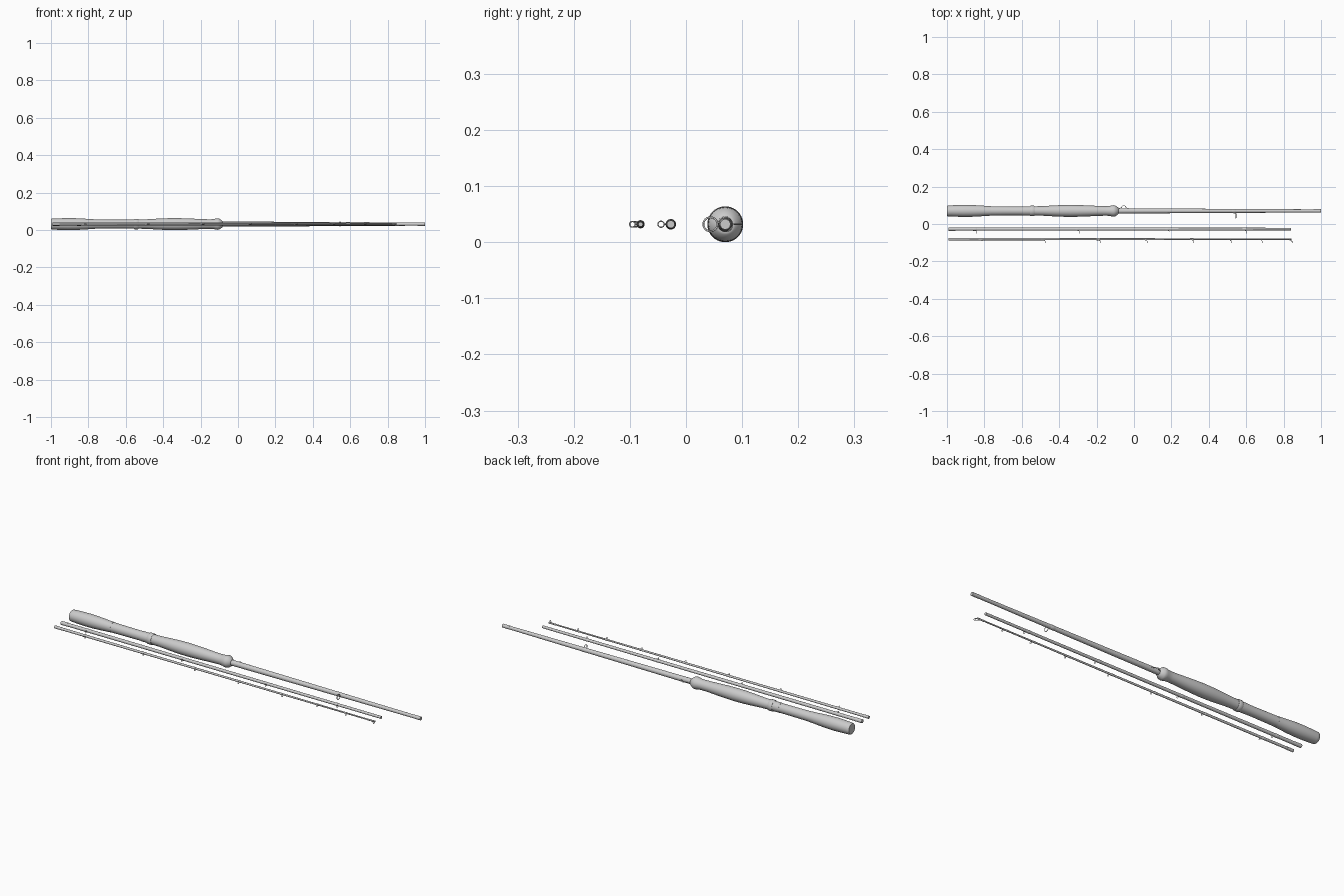
import bpy, bmesh, math
from mathutils import Vector

if "Cube" in bpy.data.objects:
    bpy.data.objects.remove(bpy.data.objects["Cube"])

Z = 0.032


def finish(name, bm, angle=35):
    bmesh.ops.recalc_face_normals(bm, faces=bm.faces)
    me = bpy.data.meshes.new(name)
    bm.to_mesh(me)
    bm.free()
    ob = bpy.data.objects.new(name, me)
    bpy.context.collection.objects.link(ob)
    bpy.context.view_layer.objects.active = ob
    ob.select_set(True)
    bpy.ops.object.shade_smooth_by_angle(angle=math.radians(angle))
    ob.select_set(False)
    return ob


def lathe(name, profile, y, n=32):
    """Closed solid of revolution around an x-parallel axis; profile = (x, radius)."""
    bm = bmesh.new()
    rings = []
    for x, r in profile:
        rings.append([bm.verts.new((x, y + r * math.cos(2 * math.pi * i / n),
                                    Z + r * math.sin(2 * math.pi * i / n))) for i in range(n)])
    for a, b in zip(rings, rings[1:]):
        for i in range(n):
            bm.faces.new((a[i], a[(i + 1) % n], b[(i + 1) % n], b[i]))
    bm.faces.new(rings[0])
    bm.faces.new(rings[-1])
    return finish(name, bm)


def wire(name, pts, r, cyclic=False):
    cu = bpy.data.curves.new(name, 'CURVE')
    cu.dimensions = '3D'
    cu.bevel_depth = r
    cu.bevel_resolution = 2
    cu.use_fill_caps = True
    sp = cu.splines.new('POLY')
    sp.points.add(len(pts) - 1)
    for p, c in zip(sp.points, pts):
        p.co = (*c, 1)
    sp.use_cyclic_u = cyclic
    ob = bpy.data.objects.new(name, cu)
    bpy.context.collection.objects.link(ob)
    return ob


def guide(name, x, y, rod_r, offset, ring_r, wire_r):
    """Line guide: ring facing along the rod, a post to the rod and a thread wrap."""
    cy = y - offset
    wire(name + "_ring", [(x, cy + ring_r * math.cos(a * math.pi / 12),
                           Z + ring_r * math.sin(a * math.pi / 12)) for a in range(24)], wire_r, True)
    wire(name + "_post", [(x - 0.012, y - rod_r, Z), (x - 0.005, y - rod_r - wire_r, Z),
                          (x, cy + ring_r, Z)], wire_r)
    w = rod_r + 0.0006
    lathe(name + "_wrap", [(x - 0.022, rod_r), (x - 0.02, w), (x - 0.002, w), (x, rod_r)], y, 20)


# Butt section: grips, reel seat and lower rod
BY = 0.07
lathe("rear_grip", [(-1, 0.026), (-0.997, 0.0285), (-0.985, 0.0295), (-0.95, 0.031), (-0.91, 0.032),
                    (-0.87, 0.0315), (-0.83, 0.0295), (-0.79, 0.0268), (-0.765, 0.0255)], BY, 40)
lathe("reel_seat", [(-0.765, 0.0248), (-0.72, 0.0243), (-0.65, 0.0235), (-0.595, 0.0235)], BY, 40)
lathe("seat_collar", [(-0.595, 0.0245), (-0.557, 0.0245)], BY, 40)
lathe("seat_ring", [(-0.557, 0.026), (-0.554, 0.028), (-0.535, 0.028), (-0.532, 0.026)], BY, 40)
lathe("front_grip", [(-0.532, 0.0245), (-0.49, 0.0255), (-0.44, 0.0285), (-0.39, 0.031), (-0.34, 0.032),
                     (-0.29, 0.031), (-0.24, 0.029), (-0.19, 0.0265), (-0.15, 0.0255), (-0.13, 0.0265),
                     (-0.118, 0.0295), (-0.108, 0.0305), (-0.1, 0.029), (-0.085, 0.0185), (-0.083, 0.0145)],
      BY, 40)
lathe("butt_rod", [(-0.09, 0.014), (0.962, 0.0085)], BY)
lathe("butt_ferrule", [(0.96, 0.0092), (1.0, 0.0092)], BY)
wire("hook_keeper", [(-0.08, BY + 0.0145, Z), (-0.07, BY + 0.016, Z), (-0.058, BY + 0.03, Z),
                     (-0.052, BY + 0.03, Z), (-0.04, BY + 0.016, Z), (-0.03, BY + 0.0145, Z)], 0.0012)
guide("butt_guide", 0.545, BY, 0.0108, 0.0265, 0.0125, 0.0017)

# Middle and tip sections: tapered rods with evenly shrinking guides
sections = [
    ("middle", -0.027, 0.0088, 0.0068, 0.0175, 0.0055, [-0.84, -0.29, 0.19, 0.6]),
    ("tip", -0.081, 0.0068, 0.0035, 0.0145, 0.0050, [-0.81, -0.475, -0.18, 0.07, 0.32, 0.52, 0.685]),
]
for name, y, r0, r1, off, ring, xs in sections:
    lathe(name + "_rod", [(-0.99, r0), (0.84, r1)], y, 24)
    lathe(name + "_ferrule", [(-0.992, r0 + 0.0006), (-0.955, r0 + 0.0006)], y, 24)
    for i, x in enumerate(xs):
        r = r0 + (r1 - r0) * (x + 0.99) / 1.83
        guide(f"{name}_guide_{i + 1}", x, y, r, off, ring, 0.0011)

# Tip-top: sleeve, ring and brace wires
TY = -0.081
lathe("tip_sleeve", [(0.80, 0.0042), (0.842, 0.0042)], TY, 20)
wire("tip_ring", [(0.845, TY - 0.0145 + 0.005 * math.cos(a * math.pi / 12),
                   Z + 0.005 * math.sin(a * math.pi / 12)) for a in range(24)], 0.0012, True)
for s, label in ((-1, "right"), (1, "left")):
    wire("tip_brace_" + label, [(0.825, TY, Z + s * 0.0038), (0.845, TY - 0.0145, Z + s * 0.005)], 0.001)
wire("tip_post", [(0.838, TY, Z), (0.845, TY - 0.0095, Z)], 0.0012)
